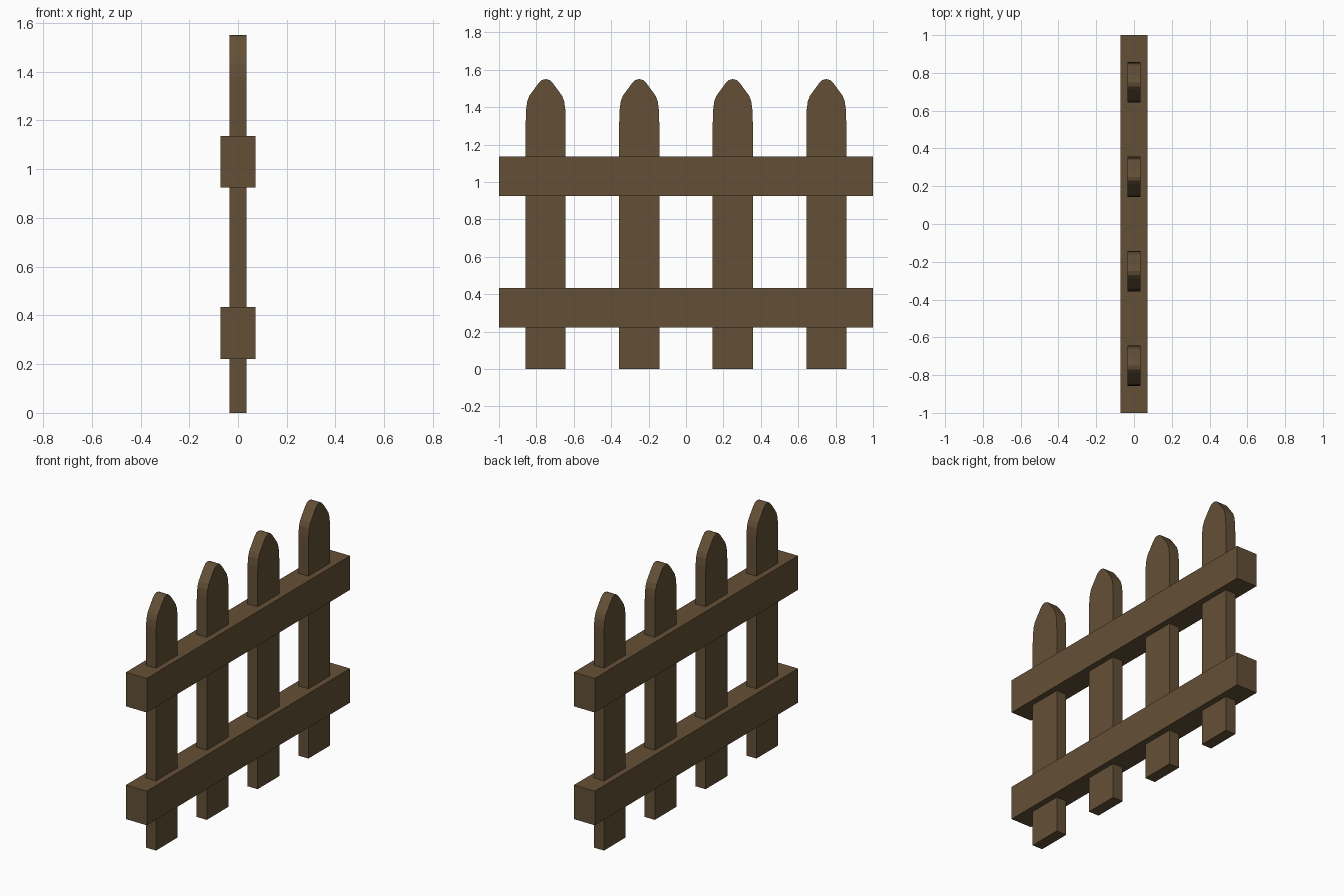
import bpy, bmesh

if "Cube" in bpy.data.objects:
    bpy.data.objects.remove(bpy.data.objects["Cube"])

wood = bpy.data.materials.new("brown wood")
wood.diffuse_color = (0.127, 0.080, 0.037, 1)
wood.use_nodes = True
wood.node_tree.nodes["Principled BSDF"].inputs["Base Color"].default_value = wood.diffuse_color


def prism(name, outline, x_half):
    """Extrude a (y, z) outline through x, centred on x = 0."""
    bm = bmesh.new()
    face = bm.faces.new([bm.verts.new((-x_half, y, z)) for y, z in outline])
    new = bmesh.ops.extrude_face_region(bm, geom=[face])["geom"]
    bmesh.ops.translate(bm, vec=(2 * x_half, 0, 0),
                        verts=[v for v in new if isinstance(v, bmesh.types.BMVert)])
    bmesh.ops.recalc_face_normals(bm, faces=bm.faces[:])
    mesh = bpy.data.meshes.new(name)
    bm.to_mesh(mesh)
    bm.free()
    mesh.materials.append(wood)
    obj = bpy.data.objects.new(name, mesh)
    bpy.context.collection.objects.link(obj)
    return obj


# Pickets with rounded, pointed tips
half = [(0.107, 0), (0.107, 1.32), (0.105, 1.385), (0.099, 1.43), (0.088, 1.46),
        (0.038, 1.528), (0.021, 1.545)]
outline = half + [(0, 1.55)] + [(-y, z) for y, z in reversed(half)]
for i, y in enumerate((-0.75, -0.25, 0.25, 0.75)):
    prism(f"picket_{i + 1}", outline, 0.035).location.y = y

# Horizontal rails
for name, z0, z1 in (("lower_rail", 0.222, 0.434), ("upper_rail", 0.924, 1.136)):
    prism(name, [(-1, z0), (1, z0), (1, z1), (-1, z1)], 0.072)
